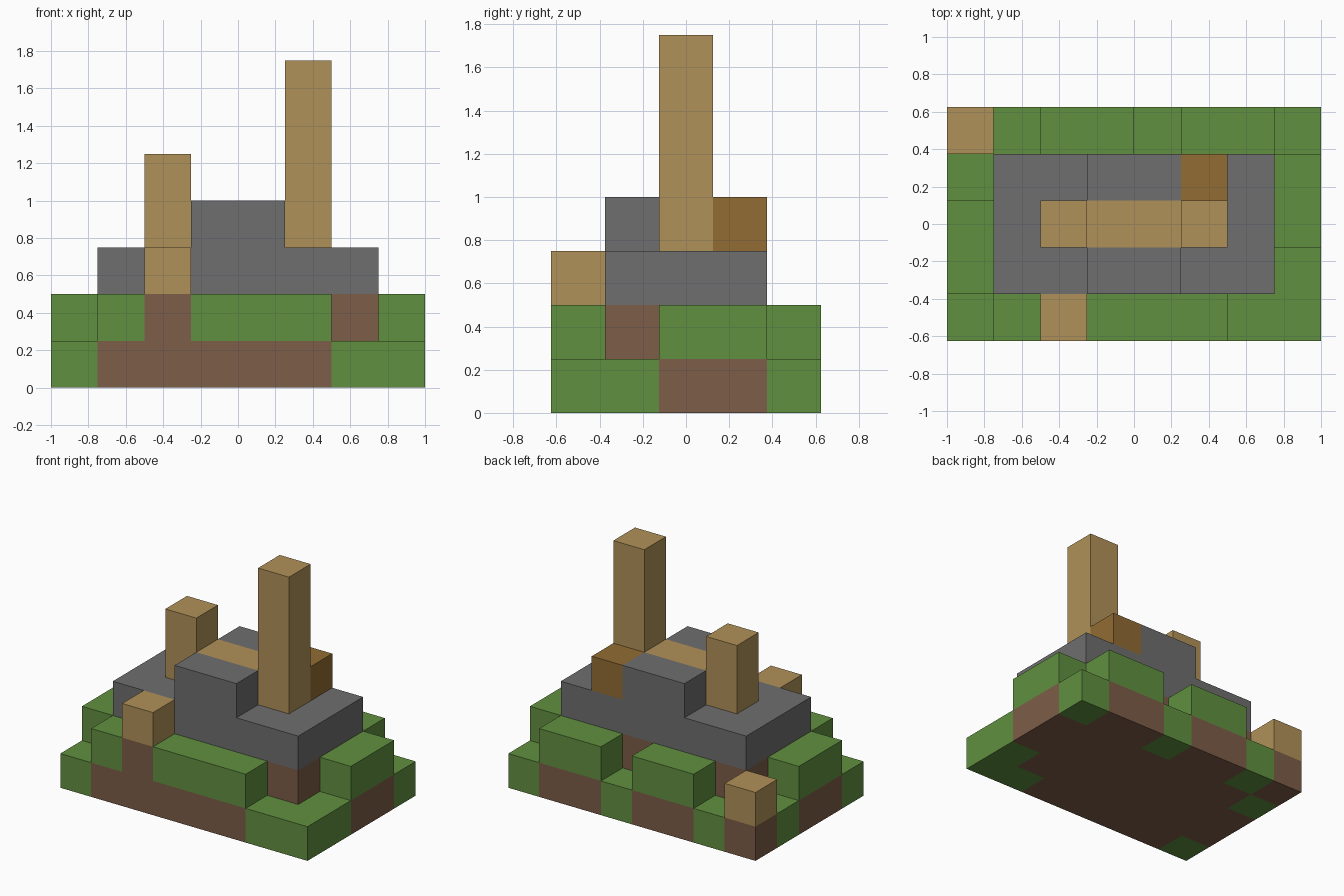
import bpy
import bmesh
from mathutils import Vector

S = 0.25                      # block size
NX, NY = 8, 5                 # footprint in blocks

default = bpy.data.objects.get("Cube")
if default:
    bpy.data.objects.remove(default, do_unlink=True)


def material(name, r, g, b):
    lin = [((c / 255 + 0.055) / 1.055) ** 2.4 for c in (r, g, b)] + [1.0]
    m = bpy.data.materials.new(name)
    m.use_nodes = True
    m.diffuse_color = lin
    m.node_tree.nodes["Principled BSDF"].inputs["Base Color"].default_value = lin
    return m


grass = material("grass green", 97, 144, 64)
dirt = material("dirt brown", 125, 93, 72)
stone = material("stone grey", 110, 110, 110)
wood = material("light wood", 176, 145, 88)
dark_wood = material("dark wood", 146, 108, 51)

cells = {}                    # block position -> part name
part_material = {}


def fill(part, mat, xs, ys, zs):
    """Fill a range of blocks (inclusive ends); later fills replace earlier ones."""
    part_material[part] = mat
    for x in range(xs[0], xs[1] + 1):
        for y in range(ys[0], ys[1] + 1):
            for z in range(zs[0], zs[1] + 1):
                cells[x, y, z] = part


# Earth base and the low grass rim around it
fill("earth_base", dirt, (0, 7), (0, 4), (0, 0))
fill("earth_base", dirt, (1, 6), (1, 3), (1, 1))
for xs, ys in [((0, 0), (0, 0)), ((6, 7), (0, 0)), ((7, 7), (1, 1)), ((7, 7), (4, 4)),
               ((4, 4), (4, 4)), ((1, 1), (4, 4)), ((0, 0), (3, 3))]:
    fill("low_grass", grass, xs, ys, (0, 0))

# Raised grass ledges
fill("front_grass_ledge", grass, (1, 5), (0, 0), (1, 1))
fill("right_grass_ledge", grass, (0, 0), (1, 2), (1, 1))
fill("left_grass_ledge", grass, (7, 7), (2, 3), (1, 1))
fill("back_grass_ledge_a", grass, (2, 3), (4, 4), (1, 1))
fill("back_grass_ledge_b", grass, (5, 6), (4, 4), (1, 1))

# Stone platform and its upper step
fill("stone_platform", stone, (1, 6), (1, 3), (2, 2))
fill("stone_step", stone, (3, 4), (1, 3), (3, 3))

# Wooden pillars, walkway and loose blocks
fill("short_pillar", wood, (2, 2), (2, 2), (3, 4))
fill("tall_pillar", wood, (5, 5), (2, 2), (3, 6))
fill("walkway", wood, (3, 4), (2, 2), (3, 3))
fill("dark_block", dark_wood, (5, 5), (3, 3), (3, 3))
fill("earth_base", dirt, (2, 2), (0, 0), (1, 1))
fill("front_wood_block", wood, (2, 2), (0, 0), (2, 2))
fill("corner_wood_block", wood, (0, 0), (4, 4), (1, 1))


def build(part):
    """Make one object from the exposed block faces of a part."""
    bm = bmesh.new()
    for cell in [c for c, p in cells.items() if p == part]:
        centre = Vector(cell) + Vector((0.5, 0.5, 0.5))
        for axis in range(3):
            for sign in (-1, 1):
                n = Vector((0, 0, 0))
                n[axis] = sign
                if tuple(int(a + b) for a, b in zip(cell, n)) in cells:
                    continue
                u = Vector((0, 0, 0))
                u[(axis + 1) % 3] = 1
                v = n.cross(u)
                corners = [centre + (n + a * u + b * v) / 2
                           for a, b in ((-1, -1), (1, -1), (1, 1), (-1, 1))]
                bm.faces.new([bm.verts.new((p - Vector((NX / 2, NY / 2, 0))) * S)
                              for p in corners])
    bmesh.ops.remove_doubles(bm, verts=bm.verts, dist=0.001)
    # Merge flat neighbouring block faces
    bmesh.ops.dissolve_limit(bm, angle_limit=0.01, verts=bm.verts, edges=bm.edges)
    mesh = bpy.data.meshes.new(part)
    bm.to_mesh(mesh)
    bm.free()
    mesh.materials.append(part_material[part])
    bpy.context.collection.objects.link(bpy.data.objects.new(part, mesh))


for part in part_material:
    build(part)
